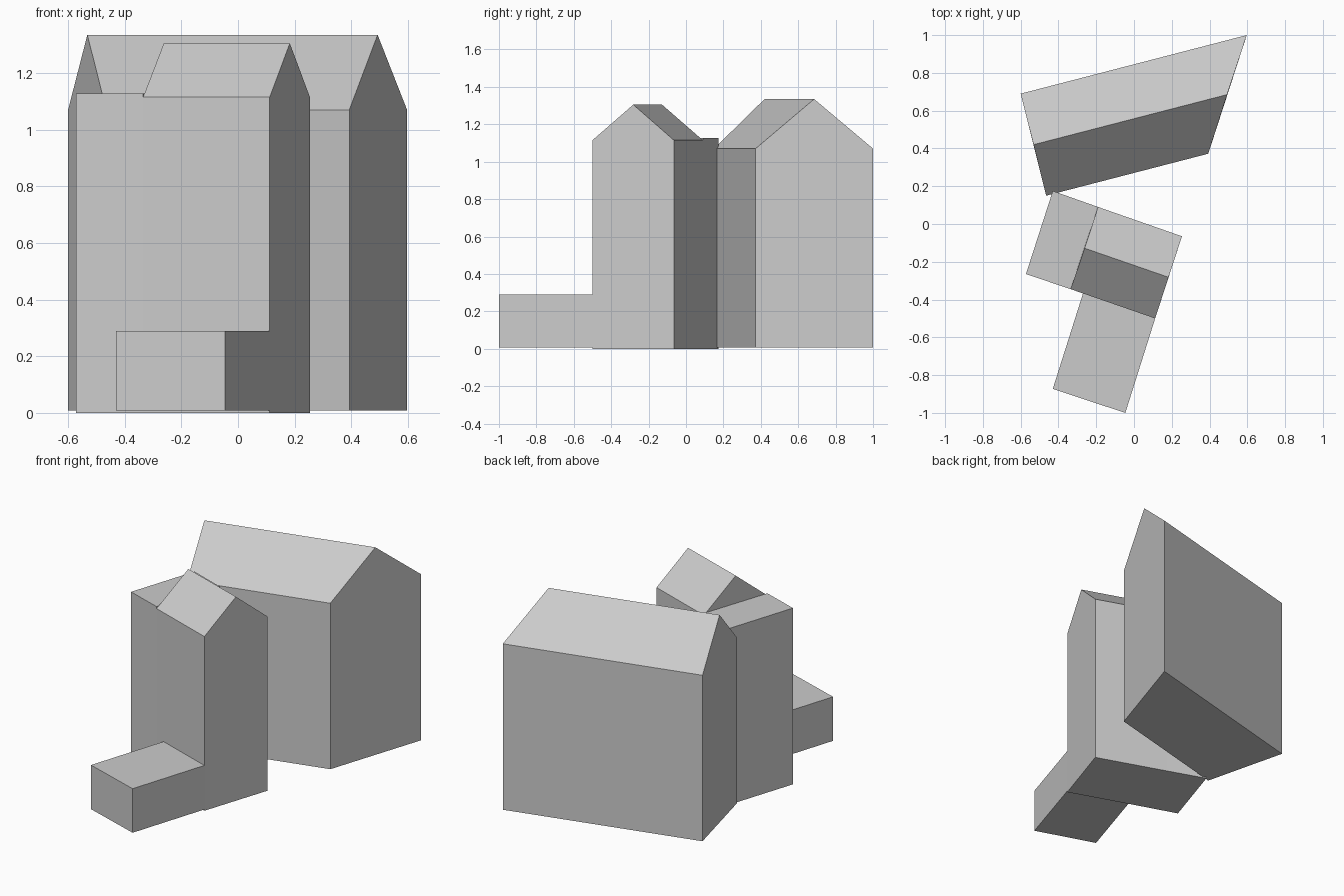
import bpy
import bmesh

old = bpy.data.objects.get("Cube")
if old:
    bpy.data.objects.remove(old, do_unlink=True)

grey = bpy.data.materials.new("plain_grey")
grey.use_nodes = True
COLOUR = (0.6, 0.6, 0.6, 1)
grey.diffuse_color = COLOUR
grey.node_tree.nodes["Principled BSDF"].inputs["Base Color"].default_value = COLOUR


def building(name, plan, base, eaves, ridge=None, ridge_height=0):
    """Raise a four-cornered plan; the ridge runs from side 3-0 to side 1-2."""
    bm = bmesh.new()
    low = [bm.verts.new((x, y, base)) for x, y in plan]
    top = [bm.verts.new((x, y, eaves)) for x, y in plan]
    bm.faces.new(low[::-1])
    if ridge:
        start, end = [bm.verts.new((x, y, ridge_height)) for x, y in ridge]
        bm.faces.new((top[0], top[1], end, start))
        bm.faces.new((top[2], top[3], start, end))
        peaks = {1: [end], 3: [start]}
    else:
        bm.faces.new(top)
        peaks = {}
    for i in range(4):
        j = (i + 1) % 4
        bm.faces.new([low[i], low[j], top[j]] + peaks.get(i, []) + [top[i]])
    bmesh.ops.recalc_face_normals(bm, faces=bm.faces)
    mesh = bpy.data.meshes.new(name)
    bm.to_mesh(mesh)
    bm.free()
    mesh.materials.append(grey)
    obj = bpy.data.objects.new(name, mesh)
    bpy.context.collection.objects.link(obj)
    return obj


# Large gabled house at the back
building("rear_house",
         [(-0.465, 0.15), (0.393, 0.372), (0.597, 1.0), (-0.6, 0.69)],
         0.008, 1.07, [(-0.532, 0.42), (0.493, 0.685)], 1.335)

# Narrow gabled house in front
building("front_house",
         [(-0.335, -0.345), (0.112, -0.5), (0.254, -0.065), (-0.19, 0.09)],
         0.0, 1.115, [(-0.262, -0.128), (0.183, -0.282)], 1.305)

# Flat-roofed block beside the narrow house
building("flat_roof_block",
         [(-0.572, -0.265), (-0.335, -0.345), (-0.19, 0.09), (-0.43, 0.175)],
         0.0, 1.128)

# Low extension at the front
building("low_extension",
         [(-0.43, -0.873), (-0.046, -1.0), (0.112, -0.5), (-0.27, -0.3675)],
         0.008, 0.29)
